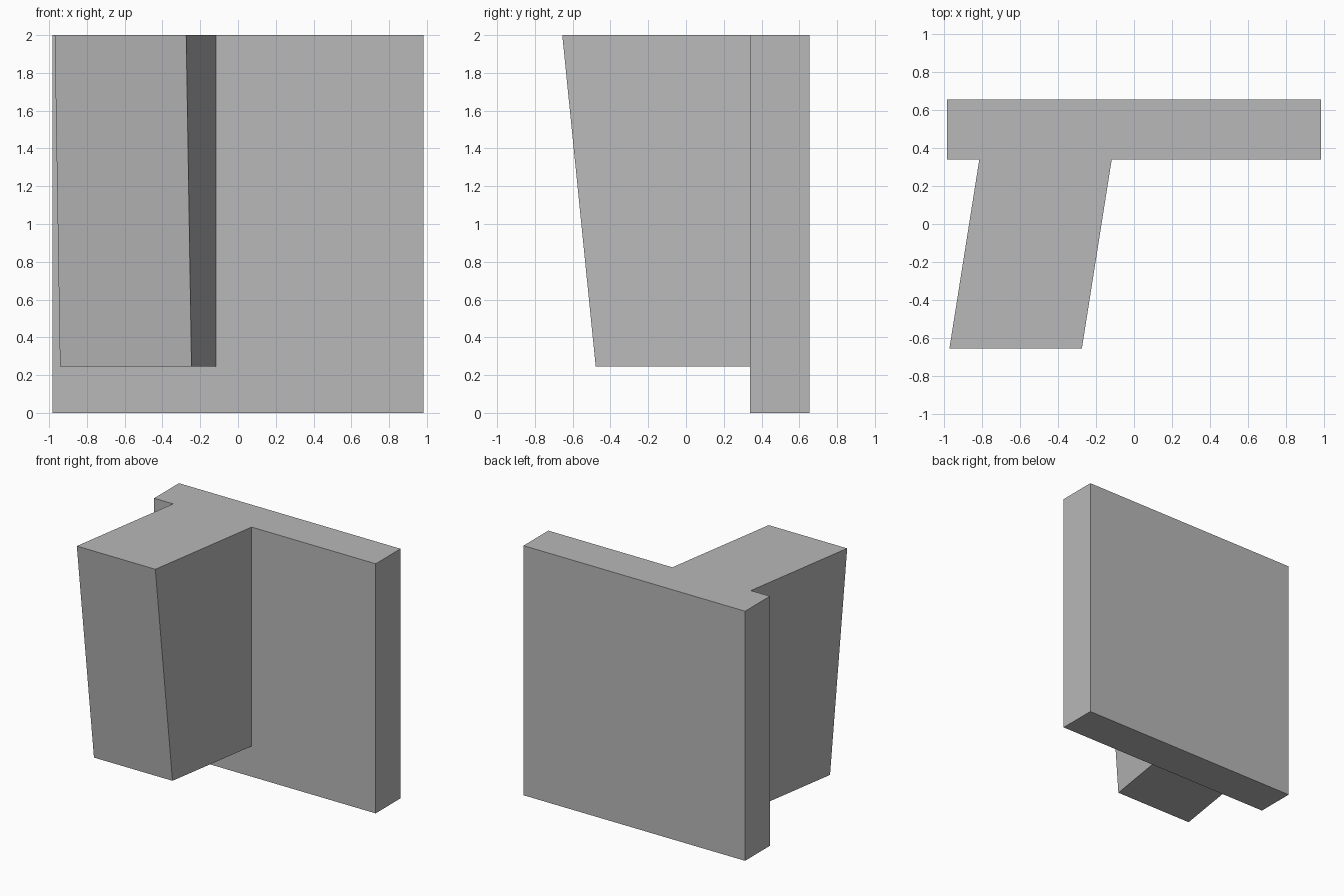
import bpy
import bmesh
from mathutils import Matrix, Vector

cube = bpy.data.objects.get("Cube")
if cube:
    bpy.data.objects.remove(cube, do_unlink=True)

grey = bpy.data.materials.new("plain grey")
grey.use_nodes = True
colour = (0.48, 0.48, 0.48, 1)
grey.diffuse_color = colour
grey.node_tree.nodes["Principled BSDF"].inputs["Base Color"].default_value = colour

TOP = 2.0
PLATE_FRONT, PLATE_BACK = 0.34, 0.655


def extrude_profile(name, profile, x0, x1, slant=0.0):
    """Extrude a (y, z) side profile from x0 to x1, slanting x along y."""
    bm = bmesh.new()
    face = bm.faces.new([bm.verts.new((x0, y, z)) for y, z in profile])
    result = bmesh.ops.extrude_face_region(bm, geom=[face])
    moved = [v for v in result["geom"] if isinstance(v, bmesh.types.BMVert)]
    bmesh.ops.translate(bm, verts=moved, vec=Vector((x1 - x0, 0, 0)))
    for v in bm.verts:
        v.co.x += slant * (v.co.y - PLATE_FRONT)
    bmesh.ops.recalc_face_normals(bm, faces=bm.faces)
    mesh = bpy.data.meshes.new(name)
    bm.to_mesh(mesh)
    bm.free()
    mesh.materials.append(grey)
    obj = bpy.data.objects.new(name, mesh)
    bpy.context.collection.objects.link(obj)
    return obj


# Upright back plate
plate = extrude_profile(
    "back_plate_with_arm",
    [(PLATE_FRONT, 0), (PLATE_BACK, 0), (PLATE_BACK, TOP), (PLATE_FRONT, TOP)],
    -0.982, 0.982)

# Slanted arm, with its root sunk into the plate
root = PLATE_FRONT + 0.1
arm = extrude_profile(
    "arm",
    [(root, 0.245), (-0.478, 0.245), (-0.655, TOP), (root, TOP)],
    -0.813, -0.117, slant=0.158)
arm.hide_render = True

# Fuse the arm and the plate into one solid
union = plate.modifiers.new("fuse arm", 'BOOLEAN')
union.operation = 'UNION'
union.solver = 'EXACT'
union.object = arm
bpy.context.view_layer.objects.active = plate
bpy.ops.object.modifier_apply(modifier=union.name)
bpy.data.objects.remove(arm, do_unlink=True)
